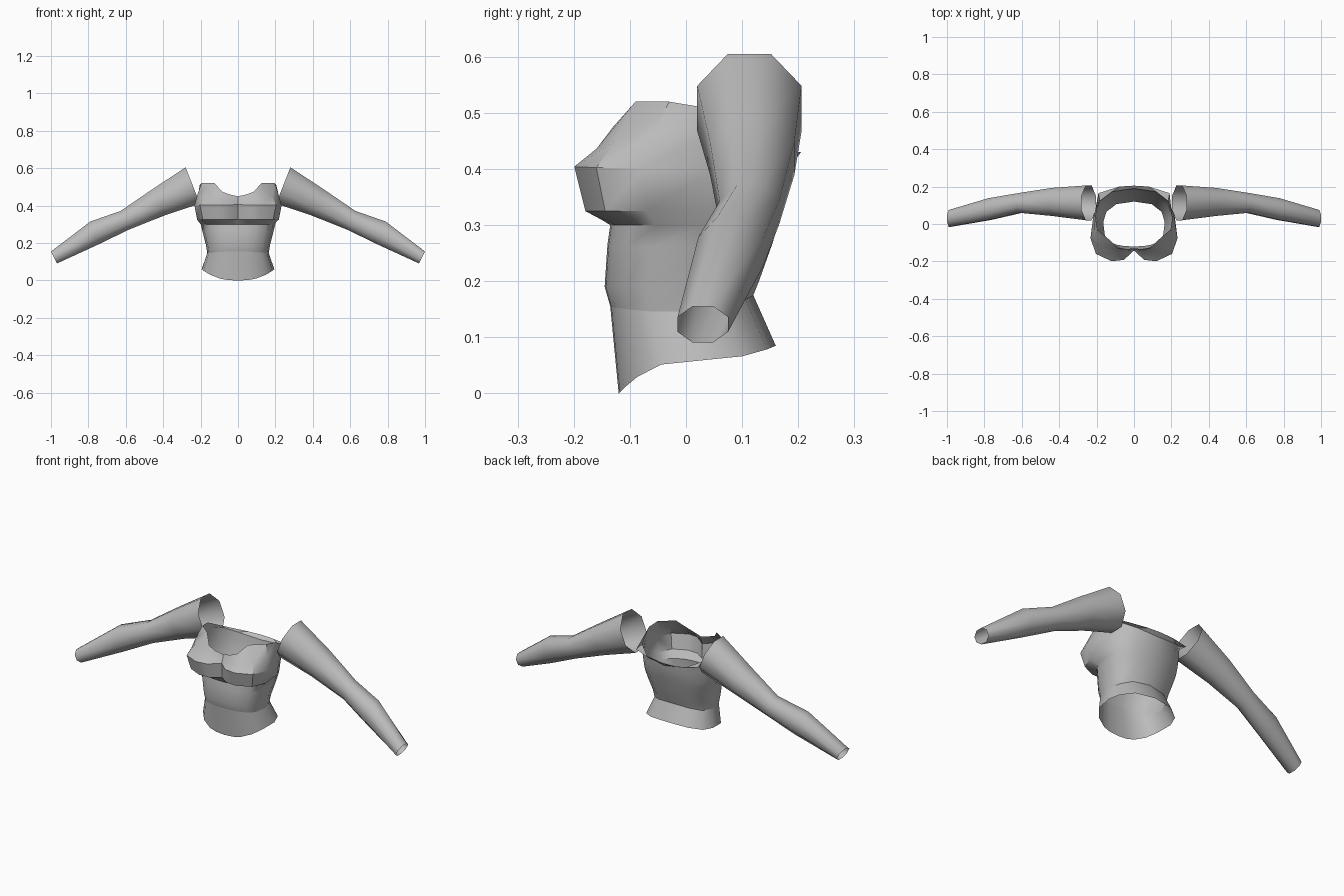
import bpy
import bmesh
from math import sin, cos, pi, radians, copysign
from mathutils import Vector

cube = bpy.data.objects.get("Cube")
if cube:
    bpy.data.objects.remove(cube)

grey = bpy.data.materials.new("plain_grey")
grey.use_nodes = True
grey.diffuse_color = (0.5, 0.5, 0.5, 1)
grey.node_tree.nodes["Principled BSDF"].inputs["Base Color"].default_value = (0.5, 0.5, 0.5, 1)


def loft(name, rings, angle=35):
    """Skin closed rings into an open shell with soft shading."""
    bm = bmesh.new()
    loops = [[bm.verts.new(p) for p in ring] for ring in rings]
    for low, high in zip(loops, loops[1:]):
        n = len(low)
        for i in range(n):
            j = (i + 1) % n
            bm.faces.new((low[i], low[j], high[j], high[i]))
    mesh = bpy.data.meshes.new(name)
    bm.to_mesh(mesh)
    bm.free()
    mesh.materials.append(grey)
    obj = bpy.data.objects.new(name, mesh)
    bpy.context.collection.objects.link(obj)
    bpy.ops.object.select_all(action="DESELECT")
    obj.select_set(True)
    bpy.context.view_layer.objects.active = obj
    bpy.ops.object.shade_smooth_by_angle(angle=radians(angle))
    return obj


def full_ring(half):
    """Complete a half ring, running front to back, with its mirror image."""
    return half + [(-x, y, z) for x, y, z in half[-2:0:-1]]


# Columns around the half body, and how far the bust pushes each one
COLUMNS = [0, 11, 24, 45, 68, 95, 120, 150, 180]
PUSH_Y = [0.15, 0.8, 1, 0.85, 0.4, 0, 0, 0, 0]
PUSH_X = [0, 0, 0.25, 0.6, 0.5, 0.15, 0, 0, 0]


def body_ring(width, front, back, z_front, z_side, z_back, bust=0):
    half = []
    for deg, py, px in zip(COLUMNS, PUSH_Y, PUSH_X):
        s, c = max(sin(radians(deg)), 0), cos(radians(deg))
        x = width * s ** 0.8 if 0 < deg < 180 else 0
        y = (front + back) / 2 - (back - front) / 2 * copysign(abs(c) ** 0.8, c)
        z = z_side + ((z_front if c > 0 else z_back) - z_side) * c * c
        half.append((x + px * bust, y - py * bust, z))
    return full_ring(half)


hem = body_ring(0.195, -0.12, 0.16, 0, 0.06, 0.085)
waist = body_ring(0.165, -0.135, 0.12, 0.155, 0.145, 0.175)
torso = [
    waist,
    body_ring(0.172, -0.145, 0.13, 0.19, 0.19, 0.2),
    body_ring(0.19, -0.14, 0.155, 0.265, 0.26, 0.27),
    body_ring(0.2, -0.135, 0.165, 0.3, 0.3, 0.31),
    body_ring(0.2, -0.13, 0.175, 0.325, 0.325, 0.34, 0.06),
    body_ring(0.205, -0.13, 0.185, 0.405, 0.4, 0.38, 0.08),
    body_ring(0.205, -0.125, 0.19, 0.43, 0.47, 0.41, 0.045),
]
# Neckline: low in front, raised over the shoulders, low behind
torso.append(full_ring([
    (0, -0.13, 0.45), (0.045, -0.135, 0.46), (0.085, -0.13, 0.475),
    (0.125, -0.09, 0.52), (0.195, -0.03, 0.52), (0.205, 0.03, 0.51),
    (0.19, 0.165, 0.44), (0.08, 0.2, 0.43), (0, 0.205, 0.43)]))

loft("flared_waist", [hem, waist])
loft("bodice", torso)

# Sleeve sections: centre, half height vector in x and z, half depth in y
SECTIONS = [
    ((0.242, 0.113, 0.508), (0.038, 0.097), 0.093),
    ((0.425, 0.118, 0.418), (0.033, 0.07), 0.075),
    ((0.605, 0.113, 0.322), (0.022, 0.05), 0.053),
    ((0.77, 0.08, 0.253), (0.02, 0.062), 0.058),
    ((0.984, 0.03, 0.123), (0.016, 0.032), 0.045),
]
SIDES = 8
for name, side in (("left_sleeve", 1), ("right_sleeve", -1)):
    rings = []
    for centre, (ux, uz), depth in SECTIONS:
        ring = []
        for i in range(SIDES):
            a = side * (i + 0.5) * 2 * pi / SIDES
            grow = 1 / cos(pi / SIDES)
            p = Vector(centre) + grow * (sin(a) * Vector((ux, 0, uz)) + Vector((0, depth * cos(a), 0)))
            ring.append((side * p.x, p.y, p.z))
        rings.append(ring)
    loft(name, rings, 50)
